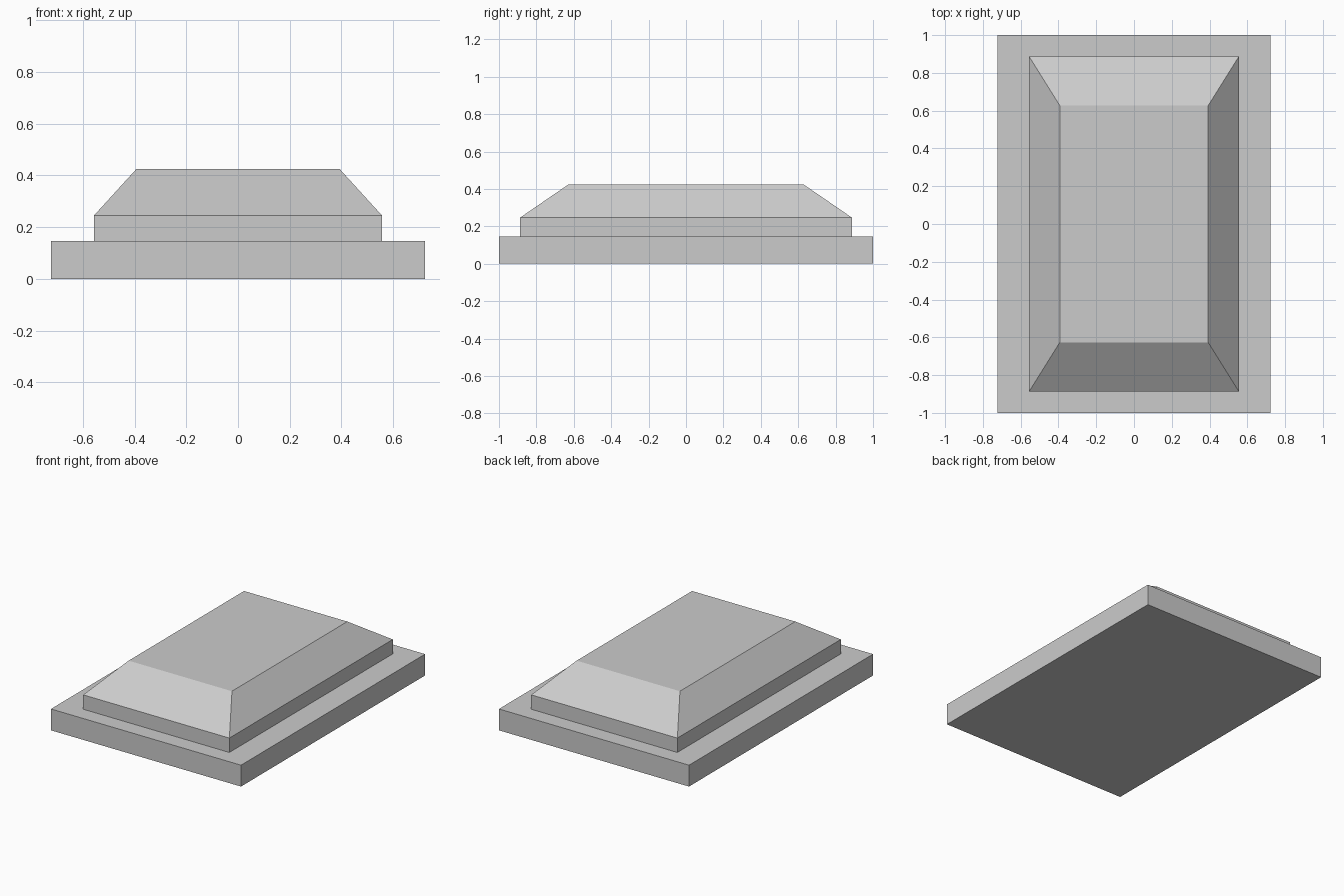
import bpy
import bmesh

if "Cube" in bpy.data.objects:
    bpy.data.objects.remove(bpy.data.objects["Cube"])


def stepped_block(name, levels):
    """Closed solid through rectangular sections (half_x, half_y, z), bottom to top."""
    bm = bmesh.new()
    rings = [[bm.verts.new((sx * hx, sy * hy, z))
              for sx, sy in ((-1, -1), (1, -1), (1, 1), (-1, 1))]
             for hx, hy, z in levels]
    bm.faces.new(rings[0][::-1])
    bm.faces.new(rings[-1])
    for low, high in zip(rings, rings[1:]):
        for i in range(4):
            j = (i + 1) % 4
            bm.faces.new((low[i], low[j], high[j], high[i]))
    mesh = bpy.data.meshes.new(name)
    bm.to_mesh(mesh)
    bm.free()
    obj = bpy.data.objects.new(name, mesh)
    bpy.context.collection.objects.link(obj)
    return obj


# Flat base slab
stepped_block("base_slab", [(0.723, 1.0, 0.0), (0.723, 1.0, 0.147)])

# Raised block: short straight wall, then sloped sides up to a flat top
stepped_block("raised_block", [(0.556, 0.888, 0.147),
                               (0.556, 0.888, 0.246),
                               (0.393, 0.627, 0.425)])
